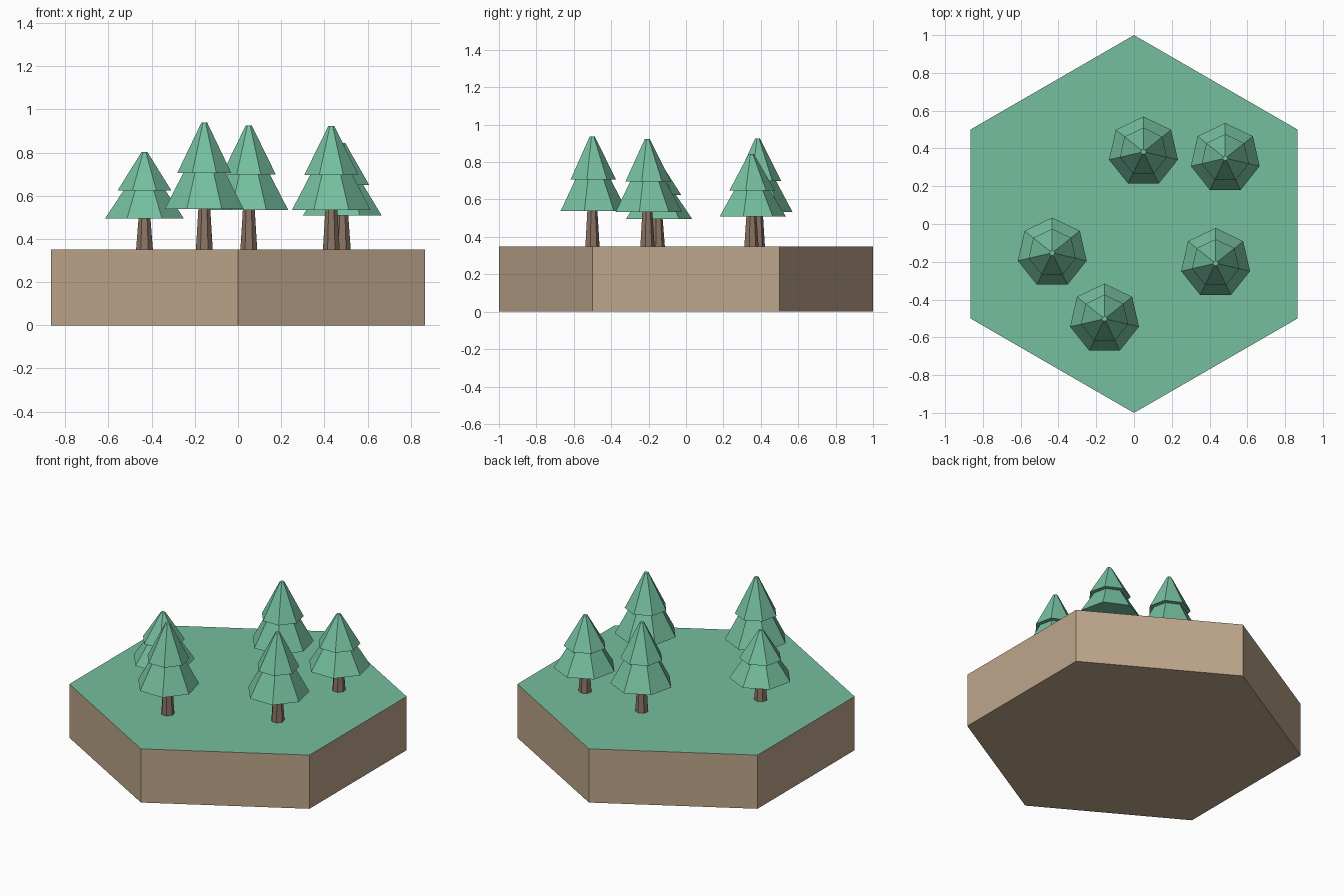
import bpy, bmesh
from math import sin, cos, pi

if "Cube" in bpy.data.objects:
    bpy.data.objects.remove(bpy.data.objects["Cube"])


def srgb(r, g, b):
    def lin(c):
        c /= 255
        return c / 12.92 if c <= 0.04045 else ((c + 0.055) / 1.055) ** 2.4
    return (lin(r), lin(g), lin(b), 1)


def material(name, rgb):
    m = bpy.data.materials.new(name)
    m.diffuse_color = srgb(*rgb)
    m.use_nodes = True
    m.node_tree.nodes["Principled BSDF"].inputs["Base Color"].default_value = m.diffuse_color
    return m


green = material("forest green", (117, 191, 159))
earth = material("earth tan", (190, 166, 139))
bark = material("bark brown", (140, 117, 101))


def stack(name, sides, rings, mats, loc=(0, 0, 0)):
    """Closed low-poly solid from (radius, z) rings, one corner facing +y."""
    bm = bmesh.new()
    loops = [[bm.verts.new((r * sin(2 * pi * i / sides), r * cos(2 * pi * i / sides), z))
              for i in range(sides)] for r, z in rings]
    for a, b in zip(loops, loops[1:]):
        for i in range(sides):
            j = (i + 1) % sides
            bm.faces.new((a[i], a[j], b[j], b[i]))
    bm.faces.new(loops[0])
    bm.faces.new(loops[-1])
    bmesh.ops.recalc_face_normals(bm, faces=bm.faces)
    # second material, if any, goes on the upward faces
    if len(mats) > 1:
        for f in bm.faces:
            f.material_index = 1 if f.normal.z > 0.9 else 0
    me = bpy.data.meshes.new(name)
    bm.to_mesh(me)
    bm.free()
    for m in mats:
        me.materials.append(m)
    ob = bpy.data.objects.new(name, me)
    ob.location = loc
    bpy.context.collection.objects.link(ob)
    return ob


# hexagonal ground tile with grass on top
GROUND = 0.35
stack("ground_tile", 6, [(1, 0), (1, GROUND)], [earth, green])

# pine trees: x, y, height above ground
trees = [(-0.433, -0.153, 0.452), (-0.156, -0.502, 0.588), (0.05, 0.382, 0.576),
         (0.432, -0.208, 0.573), (0.483, 0.348, 0.494)]
for n, (x, y, h) in enumerate(trees, 1):
    loc = (x, y, GROUND)
    stack(f"trunk_{n}", 7, [(0.040, 0), (0.028, 0.33 * h)], [bark], loc)
    # two-tier foliage with a small overhang between tiers
    stack(f"foliage_{n}", 7, [(0.187, 0.32 * h), (0.100, 0.605 * h),
                              (0.128, 0.605 * h), (0.014, h)], [green], loc)
